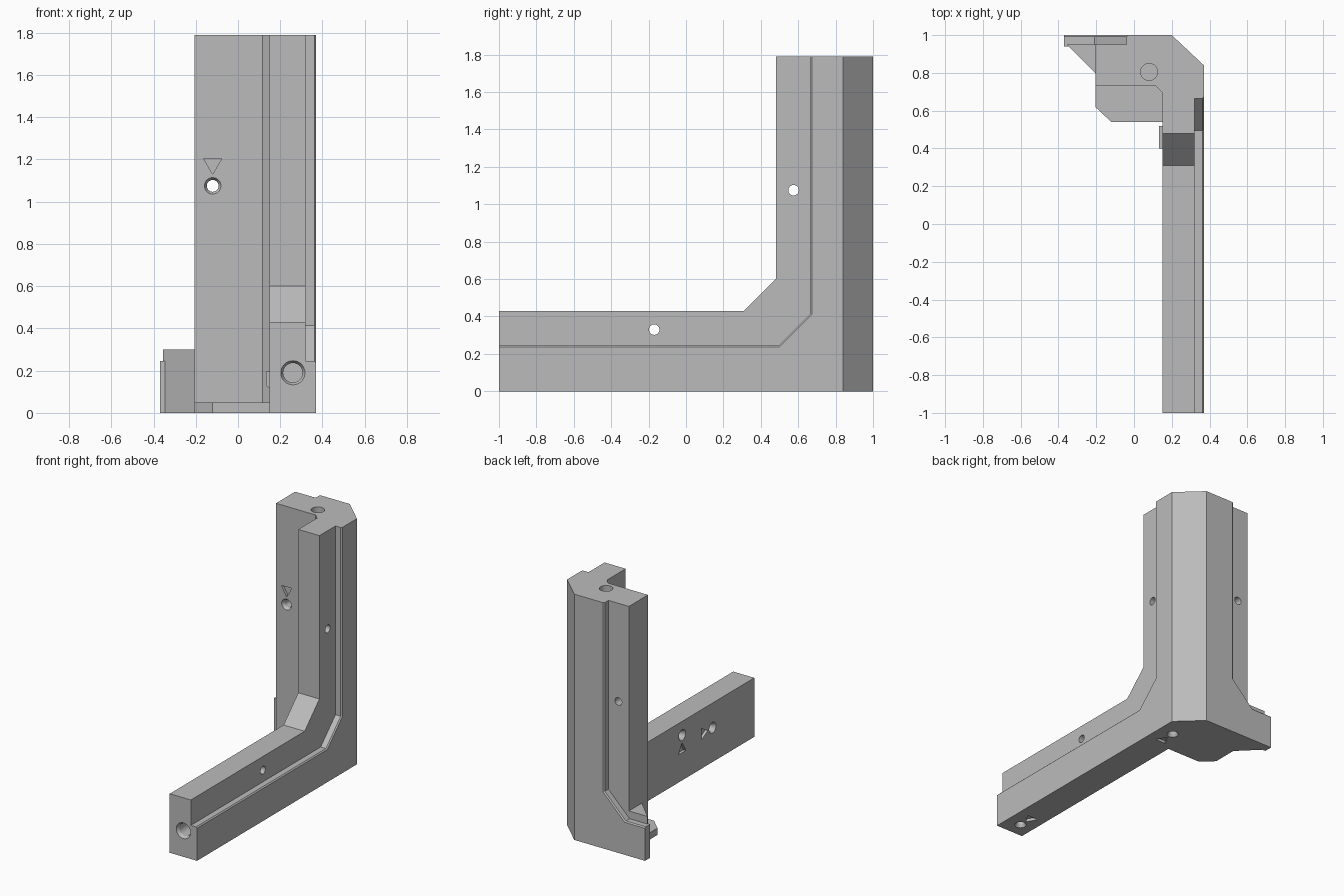
import bpy, bmesh, math
from mathutils import Vector

old = bpy.data.objects.get("Cube")
if old:
    bpy.data.objects.remove(old, do_unlink=True)

grey = bpy.data.materials.new("plain grey")
grey.use_nodes = True
grey.diffuse_color = (0.5, 0.5, 0.5, 1)
grey.node_tree.nodes["Principled BSDF"].inputs["Base Color"].default_value = (0.5, 0.5, 0.5, 1)

TOP = 1.79


def loft(name, ring_a, ring_b):
    """Closed solid between two rings of points."""
    bm = bmesh.new()
    a = [bm.verts.new(p) for p in ring_a]
    b = [bm.verts.new(p) for p in ring_b]
    bm.faces.new(a)
    bm.faces.new(b)
    for i in range(len(a)):
        j = (i + 1) % len(a)
        bm.faces.new((a[i], a[j], b[j], b[i]))
    bmesh.ops.recalc_face_normals(bm, faces=bm.faces)
    mesh = bpy.data.meshes.new(name)
    bm.to_mesh(mesh)
    bm.free()
    mesh.materials.append(grey)
    ob = bpy.data.objects.new(name, mesh)
    bpy.context.collection.objects.link(ob)
    return ob


def place(pts, axis, level):
    """Lift a flat profile into space, square to the given axis."""
    out = []
    for p in pts:
        q = list(p)
        q.insert("xyz".index(axis), level)
        out.append(q)
    return out


def prism(name, pts, axis, lo, hi, pts_hi=None):
    return loft(name, place(pts, axis, lo), place(pts_hi or pts, axis, hi))


def combine(body, other, mode):
    mod = body.modifiers.new(mode, "BOOLEAN")
    mod.operation = mode
    mod.solver = "EXACT"
    mod.object = other
    bpy.context.view_layer.objects.active = body
    bpy.ops.object.modifier_apply(modifier=mod.name)
    bpy.data.objects.remove(other, do_unlink=True)


# Inner elbow: front arm and upright with a sloped inside corner
body = prism("corner_bracket", [(-1, 0), (0.9, 0), (0.9, TOP), (0.48, TOP),
             (0.48, 0.6), (0.31, 0.43), (-1, 0.43)], "x", 0.15, 0.32)


# Outer skins: stepped plates with a fine bevel on the step
def side_skin(k):
    return [(-1, 0), (1, 0), (1, TOP), (0.665 + k, TOP), (0.665 + k, 0.415 - k / 2),
            (0.495 + k / 2, 0.245 - k), (-1, 0.245 - k)]


def back_skin(k):
    return [(-0.37, 0), (0.37, 0), (0.37, TOP), (-0.04 + k, TOP),
            (-0.04 + k, 0.415 - k / 2), (-0.21 + k / 2, 0.245 - k), (-0.37, 0.245 - k)]


parts = [
    prism("side_plate", side_skin(0), "x", 0.3, 0.362),
    prism("side_plate_bevel", side_skin(0), "x", 0.362, 0.37, side_skin(0.008)),
    prism("back_plate", back_skin(0), "y", 0.94, 0.992),
    prism("back_plate_bevel", back_skin(0), "y", 0.992, 1.0, back_skin(0.008)),
    # Upright flange with a small inside fillet
    prism("upright_flange", [(-0.205, 0.73), (0.115, 0.73), (0.15, 0.695), (0.3, 0.695),
          (0.3, 0.95), (-0.205, 0.95)], "z", 0, TOP),
    # Short mitred stub and thin floor
    prism("stub", [(-0.355, 0.95), (-0.14, 0.735), (0, 0.75), (0, 0.95)], "z", 0, 0.3),
    prism("floor", [(-0.205, 0.8), (-0.205, 0.62), (-0.12, 0.54), (0.2, 0.54),
          (0.2, 0.8)], "z", 0, 0.05),
    # Small locating nub on the inside of the arm
    prism("nub", [(0.16, 0.11), (0.133, 0.13), (0.133, 0.195), (0.16, 0.195)], "y", 0.4, 0.52),
]
for part in parts:
    combine(body, part, "UNION")

# Long chamfer on the outer back edge
combine(body, prism("chamfer_cutter", [(0.2, 1), (0.2, 1.1), (0.5, 1.1), (0.5, 0.84),
        (0.37, 0.84)], "z", -0.1, 2), "DIFFERENCE")


def ring(centre, u, w, r, n):
    return [centre + (u * math.cos(t) + w * math.sin(t)) * r
            for t in (math.tau * i / n for i in range(n))]


def cut_round(start, axis, up, r0, r1, depth, n=32):
    w = axis.cross(up)
    out = start - axis * 0.005
    combine(body, loft("cutter", ring(out, up, w, r0, n),
            ring(start + axis * depth, up, w, r1, n)), "DIFFERENCE")


def drill(pos, axis, depth, r=0.028, sink=0, mark=None):
    """Hole with optional countersink and a triangle pointing at it."""
    pos, axis = Vector(pos), Vector(axis)
    up = Vector(mark) if mark else Vector((axis.y, axis.z, axis.x))
    cut_round(pos, axis, up, r, r, depth)
    if sink:
        cut_round(pos, axis, up, sink, r, 0.02)
    if mark:
        cut_round(pos + up * 0.104, axis, -up, 0.049, 0.049, 0.02, 3)


# Through holes in the upright and the arm
drill((-0.12, 0.73, 1.075), (0, 1, 0), 0.3, sink=0.042, mark=(0, 0, 1))
drill((0.15, 0.575, 1.075), (1, 0, 0), 0.3, sink=0.042, mark=(0, 0, 1))
drill((0.15, -0.17, 0.33), (1, 0, 0), 0.3, sink=0.042, mark=(0, 0, -1))
# Blind holes on the arm and underneath
drill((0.15, -0.52, 0.25), (1, 0, 0), 0.1, sink=0.042, mark=(0, 1, 0))
drill((0.255, -0.89, 0), (0, 0, 1), 0.12, sink=0.042, mark=(0, 1, 0))
drill((0.255, 0.71, 0), (0, 0, 1), 0.12, sink=0.042, mark=(0, -1, 0))
# Bores in the arm end and the top
drill((0.26, -1, 0.19), (0, 1, 0), 0.25, r=0.046, sink=0.06)
drill((0.08, 0.805, TOP), (0, 0, -1), 0.25, r=0.045)

# Crisp flat faces with smooth bores
bpy.ops.object.select_all(action="DESELECT")
body.select_set(True)
bpy.context.view_layer.objects.active = body
bpy.ops.object.shade_smooth_by_angle(angle=math.radians(25))
